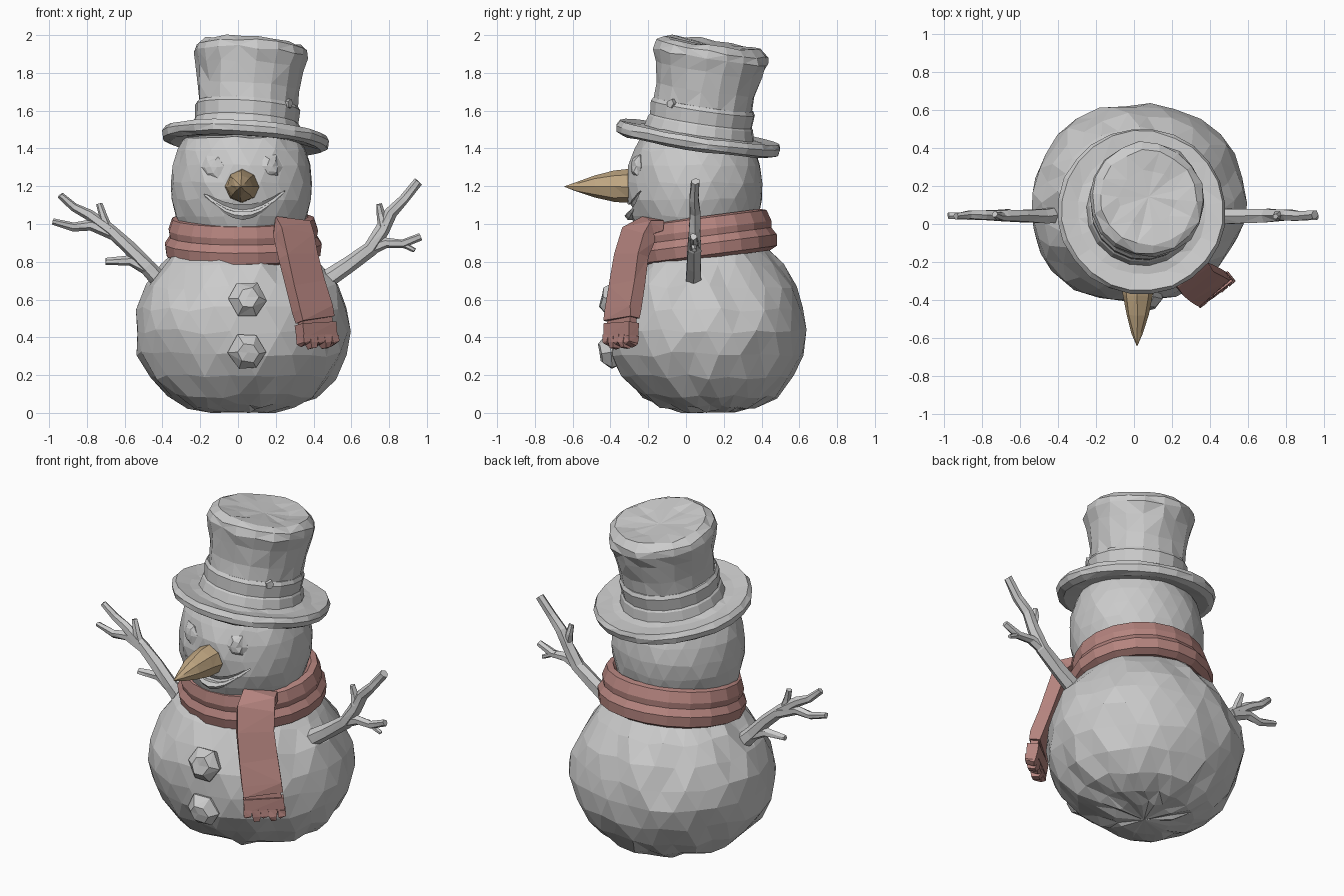
import bpy, bmesh, random
from math import sin, cos, pi, sqrt
from mathutils import Vector, Matrix

if "Cube" in bpy.data.objects:
    bpy.data.objects.remove(bpy.data.objects["Cube"])

random.seed(4)


def material(name, rgb):
    m = bpy.data.materials.new(name)
    m.diffuse_color = (*rgb, 1)
    m.use_nodes = True
    m.node_tree.nodes["Principled BSDF"].inputs["Base Color"].default_value = m.diffuse_color
    return m


RED = material("scarf_red", (0.46, 0.23, 0.21))
ORANGE = material("carrot", (0.52, 0.38, 0.22))


def finish(name, bm, mat=None):
    bmesh.ops.triangulate(bm, faces=[f for f in bm.faces if len(f.verts) == 4], quad_method='BEAUTY')
    bmesh.ops.recalc_face_normals(bm, faces=bm.faces)
    me = bpy.data.meshes.new(name)
    bm.to_mesh(me)
    bm.free()
    ob = bpy.data.objects.new(name, me)
    bpy.context.collection.objects.link(ob)
    if mat:
        me.materials.append(mat)
    return ob


def lathe(name, profile, n, matrix, jitter=0.0, stagger=False, mat=None):
    """Revolve (radius, height) points around local z, with hand-cut irregularity."""
    bm = bmesh.new()
    rings = []
    for k, (r, z) in enumerate(profile):
        off = 0.5 * (k % 2) if stagger else 0
        ring = []
        for i in range(1 if r == 0 else n):
            a = 2 * pi * (i + off) / n
            j = Vector([random.uniform(-jitter, jitter) for _ in range(3)])
            ring.append(bm.verts.new(matrix @ Vector((r * cos(a), r * sin(a), z)) + j))
        rings.append(ring)
    for a, b in zip(rings, rings[1:]):
        for i in range(n):
            quad = [a[i % len(a)], a[(i + 1) % len(a)], b[(i + 1) % len(b)], b[i % len(b)]]
            bm.faces.new(list(dict.fromkeys(quad)))
    if profile[0] == profile[-1]:
        bmesh.ops.remove_doubles(bm, verts=bm.verts, dist=1e-5)
    return finish(name, bm, mat)


def sweep(bm, pts, sizes, axis, sides=6, jitter=0.0):
    """Capped tube along pts; sizes are (half width along axis, half thickness)."""
    pts = [Vector(p) for p in pts]
    rings = []
    for i, p in enumerate(pts):
        t = (pts[min(i + 1, len(pts) - 1)] - pts[max(i - 1, 0)]).normalized()
        n = t.cross(Vector(axis)).normalized()
        b = n.cross(t)
        w, h = sizes[i]
        ring = []
        for s in range(sides):
            a = 2 * pi * (s + 0.5) / sides
            j = Vector([random.uniform(-jitter, jitter) for _ in range(3)])
            ring.append(bm.verts.new(p + b * cos(a) * w + n * sin(a) * h + j))
        rings.append(ring)
    for a, b in zip(rings, rings[1:]):
        for s in range(sides):
            bm.faces.new((a[s], a[(s + 1) % sides], b[(s + 1) % sides], b[s]))
    bm.faces.new(rings[0])
    bm.faces.new(rings[-1])


def place(loc, scale=(1, 1, 1)):
    return Matrix.Translation(loc) @ Matrix.Diagonal((*scale, 1))


def facing(loc, direction):
    return Matrix.Translation(loc) @ Vector(direction).to_track_quat('Z', 'Y').to_matrix().to_4x4()


# Snow body, packed a little fuller at the front left
body = lathe("body", [(0, 0.005), (0.17, 0.01), (0.28, 0.035), (0.385, 0.09), (0.485, 0.19), (0.545, 0.31),
                      (0.565, 0.43), (0.55, 0.55), (0.5, 0.67), (0.42, 0.78), (0.33, 0.88), (0, 0.95)],
             26, place((0.023, 0.115, 0), (1, 0.925, 1)), 0.014, True)
for v in body.data.vertices:
    d = Vector((v.co.x - 0.023, v.co.y - 0.115))
    side = max(0, -(d.x + d.y) / sqrt(2)) / max(d.length, 0.01)
    push = 0.035 * side ** 5 * min(1, d.length / 0.4)
    v.co += Vector((-push, -push, 0)) / sqrt(2)
    v.co.z = max(v.co.z, 0)

# Snow head
head = lathe("head", [(0, 0.88), (0.3, 0.92), (0.35, 1.04), (0.373, 1.13), (0.378, 1.22), (0.365, 1.31),
                      (0.338, 1.39), (0.3, 1.46), (0, 1.5)],
             24, place((0.02, 0.045, 0), (1, 0.955, 1)), 0.007, True)


# Smile: carved groove with a raised lower lip
def smile(lift, depth, width):
    us = [-1, -0.75, -0.5, -0.25, 0, 0.25, 0.5, 0.75, 1]
    pts = [(0.025 + u * width, 0.045 - sqrt(0.35 ** 2 - (u * width) ** 2) + depth,
            1.075 + lift + 0.1 * u * u) for u in us]
    return pts, [1.15 - abs(u) for u in us]


bm = bmesh.new()
pts, taper = smile(0, -0.005, 0.22)
sweep(bm, pts, [(0.026 * t + 0.004, 0.026 * t + 0.004) for t in taper], (0, 0, 1))
cutter = finish("smile_cutter", bm)
cutter.hide_render = True
mod = head.modifiers.new("smile", 'BOOLEAN')
mod.operation, mod.solver, mod.object = 'DIFFERENCE', 'EXACT', cutter
bpy.context.view_layer.update()
carved = bpy.data.meshes.new_from_object(head.evaluated_get(bpy.context.evaluated_depsgraph_get()))
head.modifiers.clear()
head.data = carved
bpy.data.objects.remove(cutter)

bm = bmesh.new()
pts, taper = smile(-0.032, 0.014, 0.18)
sweep(bm, pts, [(0.022 * t, 0.03 * t) for t in taper], (0, 0, 1))
finish("lower_lip", bm)

# Coal eyes and buttons
EYE = [(0, -0.03), (0.055, -0.03), (0.068, 0.002), (0.036, 0.02), (0, 0.022)]
BUTTON = [(0, -0.06), (0.085, -0.06), (0.1, 0.005), (0.055, 0.055), (0, 0.06)]
lathe("left_eye", EYE, 6, facing((-0.135, -0.261, 1.3), (-0.4, -1, 0.12)), 0.005)
lathe("right_eye", EYE, 6, facing((0.175, -0.261, 1.305), (0.4, -1, 0.12)), 0.005)
lathe("upper_button", BUTTON, 6, facing((0.05, -0.392, 0.6), (0.05, -1, 0.2)), 0.007)
lathe("lower_button", BUTTON, 6, facing((0.05, -0.4, 0.325), (0.05, -1, -0.15)), 0.007)

# Carrot nose
lathe("nose", [(0, 0), (0.06, 0), (0.088, 0.07), (0.082, 0.14), (0.058, 0.24), (0.026, 0.34), (0, 0.405)],
      8, facing((0.022, -0.24, 1.2), (-0.02, -1, -0.01)), 0.004, mat=ORANGE)

# Top hat, tipped backwards
hat = facing((0.04, 0.064, 1.447), (0.065, 0.15, 1))
lathe("hat_brim", [(0, -0.01), (0.29, -0.015), (0.4, -0.035), (0.437, -0.02), (0.444, 0.012), (0.427, 0.04),
                   (0.34, 0.03), (0.28, 0.04), (0, 0.04)], 24, hat, 0.004)
lathe("hat_crown", [(0, 0.02), (0.27, 0.03), (0.262, 0.17), (0.268, 0.27), (0.287, 0.38), (0.308, 0.45),
                    (0.298, 0.49), (0.255, 0.518), (0.15, 0.505), (0, 0.5)], 18, hat, 0.008)
lathe("hat_band", [(0.24, 0.03), (0.295, 0.035), (0.282, 0.09), (0.274, 0.1), (0.28, 0.17), (0.268, 0.19),
                   (0.24, 0.19), (0.24, 0.03)], 18, hat, 0.0)
lathe("hat_band_knot", [(0, -0.02), (0.028, -0.02), (0.024, 0.012), (0, 0.014)], 5,
      facing((0.268, -0.078, 1.635), (0.8, -0.6, 0.1)), 0.003)

# Scarf ring wrapped round the neck, higher at the back
scarf = facing((0.028, 0.09, 0.925), (0, -0.13, 1)) @ Matrix.Rotation(0.2, 4, 'Z') @ Matrix.Diagonal((1, 0.93, 1, 1))
lathe("scarf_wrap", [(0.3, 0.07), (0.345, 0.115), (0.38, 0.105), (0.4, 0.045), (0.394, 0.01), (0.42, -0.03),
                     (0.412, -0.09), (0.37, -0.11), (0.3, -0.09), (0.3, 0.07)], 20, scarf, 0.0, mat=RED)

# Scarf tail with a pinched hem and fringe
WIDE = Vector((0.8, 0.6, 0))
bm = bmesh.new()
sweep(bm, [(0.275, -0.13, 0.985), (0.285, -0.2, 0.995), (0.296, -0.25, 0.945), (0.318, -0.29, 0.83),
           (0.358, -0.315, 0.68), (0.395, -0.335, 0.55), (0.408, -0.34, 0.495)],
      [(0.11, 0.04), (0.135, 0.05), (0.15, 0.06), (0.145, 0.055), (0.155, 0.052), (0.16, 0.05), (0.157, 0.048)],
      WIDE, 4, 0.004)
sweep(bm, [(0.405, -0.338, 0.51), (0.412, -0.34, 0.46)], [(0.14, 0.032)] * 2, WIDE, 4)
sweep(bm, [(0.411, -0.341, 0.475), (0.42, -0.345, 0.4)], [(0.158, 0.048), (0.16, 0.045)], WIDE, 4, 0.003)
for k in range(5):
    c = Vector((0.42, -0.345, 0.41)) + WIDE * (k - 2) * 0.047
    sweep(bm, [c, c + Vector((0.004, -0.003, -0.04)), c + Vector((0.01, -0.004, -0.05 - 0.018 * (k % 2)))],
          [(0.032, 0.045), (0.031, 0.046), (0.022, 0.03)], WIDE, 4, 0.003)
finish("scarf_tail", bm, RED)

# Twig arms: each branch is (x, z) points with a start and end thickness
ARMS = {
    "left_arm": [
        ([(-0.40, 0.69), (-0.48, 0.775), (-0.58, 0.88), (-0.68, 0.97), (-0.79, 1.05), (-0.87, 1.09), (-0.94, 1.155)], 0.048, 0.018),
        ([(-0.66, 0.95), (-0.78, 0.995), (-0.87, 0.985), (-0.98, 1.015)], 0.034, 0.018),
        ([(-0.69, 0.97), (-0.715, 1.04), (-0.735, 1.105)], 0.028, 0.015),
        ([(-0.46, 0.755), (-0.57, 0.805), (-0.7, 0.8)], 0.038, 0.018)],
    "right_arm": [
        ([(0.46, 0.70), (0.58, 0.78), (0.7, 0.87), (0.765, 0.97), (0.81, 1.06), (0.88, 1.13), (0.955, 1.225)], 0.048, 0.024),
        ([(0.68, 0.86), (0.78, 0.9), (0.87, 0.895), (0.965, 0.935)], 0.034, 0.02),
        ([(0.84, 0.9), (0.89, 0.885), (0.935, 0.86)], 0.022, 0.013),
        ([(0.77, 0.99), (0.755, 1.05), (0.745, 1.105)], 0.029, 0.015)],
}
for name, branches in ARMS.items():
    bm = bmesh.new()
    for path, r0, r1 in branches:
        m = len(path) - 1
        radii = [r0 + (r1 - r0) * i / m for i in range(m + 1)]
        sweep(bm, [(x, 0.045 + random.uniform(-0.006, 0.006), z) for x, z in path],
              [(r, r) for r in radii], (0, 1, 0), 6, 0.003)
    finish(name, bm)
